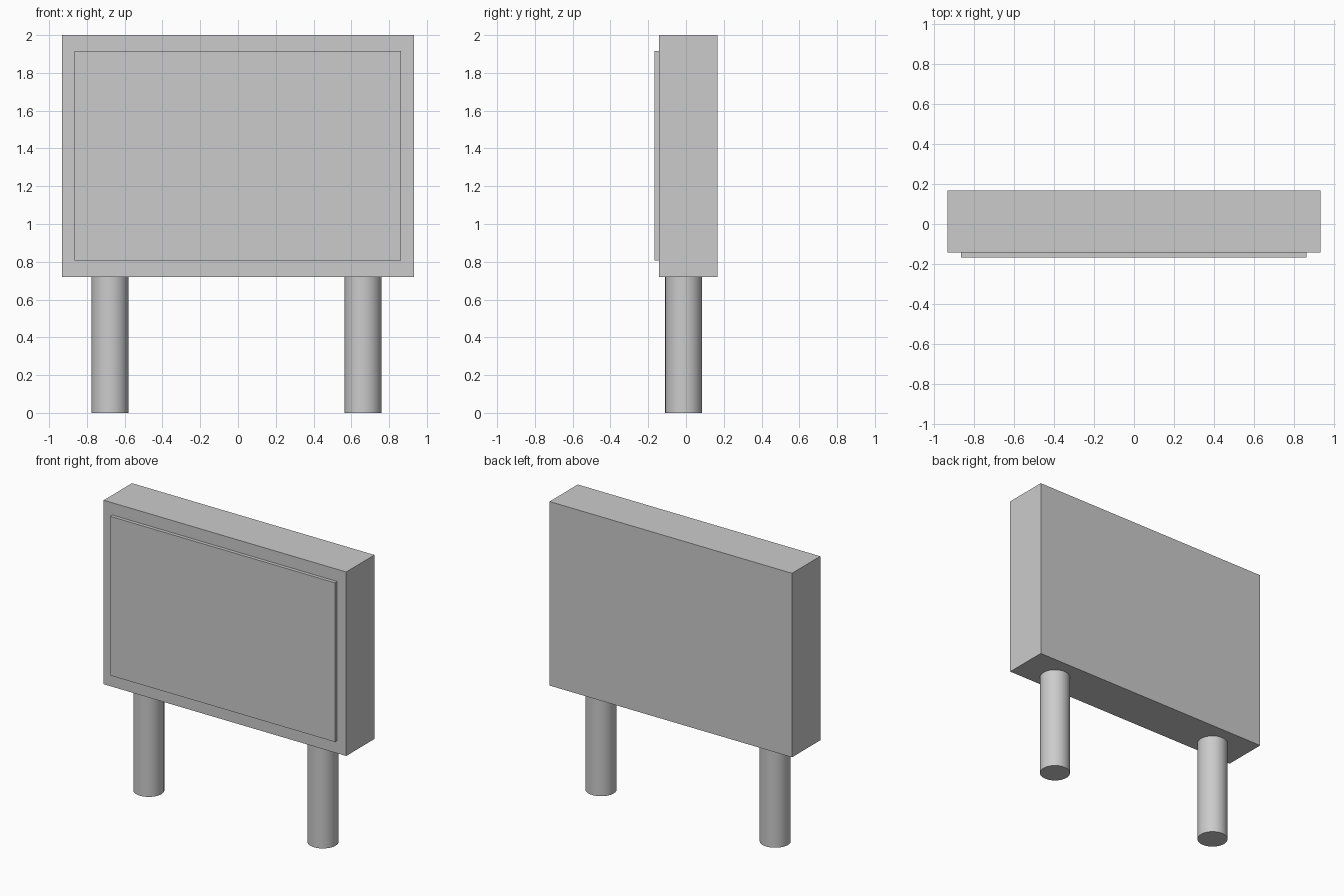
import bpy
import math

if "Cube" in bpy.data.objects:
    bpy.data.objects.remove(bpy.data.objects["Cube"])


def box(name, lo, hi):
    """Axis-aligned box between two corners."""
    bpy.ops.mesh.primitive_cube_add(size=1, location=[(a + b) / 2 for a, b in zip(lo, hi)])
    ob = bpy.context.object
    ob.name = name
    ob.scale = [b - a for a, b in zip(lo, hi)]
    bpy.ops.object.transform_apply(location=False, rotation=False, scale=True)


def post(name, x):
    """Round support from the ground to the underside of the cabinet."""
    bpy.ops.mesh.primitive_cylinder_add(vertices=32, radius=0.098, depth=BASE_Z,
                                        location=(x, -0.012, BASE_Z / 2))
    bpy.context.object.name = name
    bpy.ops.object.shade_smooth_by_angle(angle=math.radians(30))


BASE_Z = 0.72
FRONT_Y = -0.143

# Sign cabinet
box("cabinet", (-0.933, FRONT_Y, BASE_Z), (0.933, 0.167, 2.0))

# Raised display panel on the front
box("display_panel", (-0.865, -0.167, 0.808), (0.863, FRONT_Y, 1.915))

# Support posts
post("left_post", -0.678)
post("right_post", 0.662)
